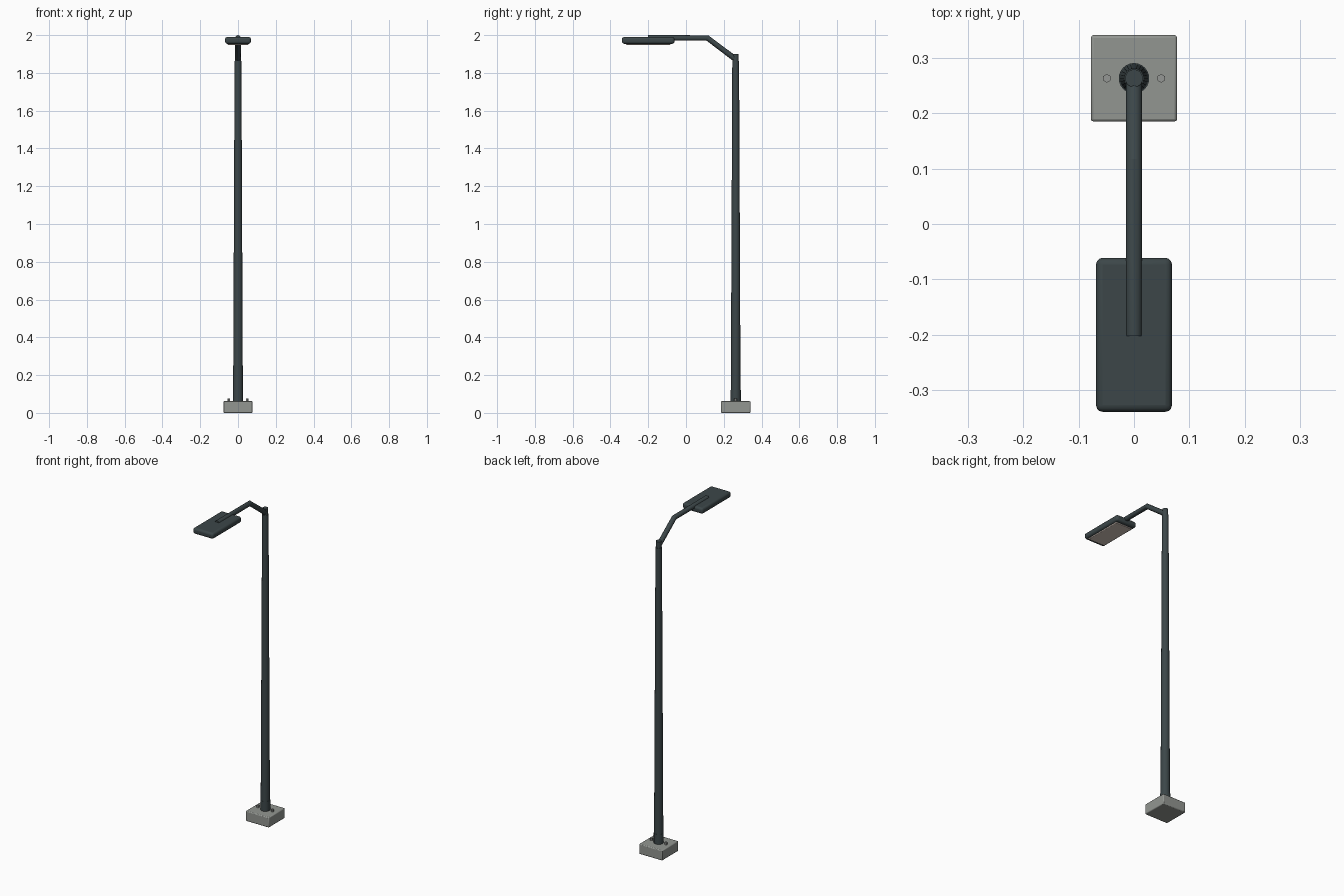
import bpy, math

if "Cube" in bpy.data.objects:
    bpy.data.objects.remove(bpy.data.objects["Cube"])

POLE_Y = 0.263


def material(name, rgb):
    m = bpy.data.materials.new(name)
    m.diffuse_color = (*rgb, 1)
    m.use_nodes = True
    m.node_tree.nodes["Principled BSDF"].inputs["Base Color"].default_value = m.diffuse_color
    return m


STEEL = material("dark_steel", (0.045, 0.062, 0.066))
CONCRETE = material("concrete", (0.29, 0.305, 0.285))
BOLT = material("bolt_metal", (0.3, 0.31, 0.3))
LENS = material("warm_lens", (0.65, 0.56, 0.5))


def smooth(ob):
    bpy.ops.object.select_all(action='DESELECT')
    ob.select_set(True)
    bpy.context.view_layer.objects.active = ob
    bpy.ops.object.shade_smooth_by_angle(angle=math.radians(35))


def box(name, center, size, bevel, segments, mat):
    bpy.ops.mesh.primitive_cube_add(size=1, location=center)
    ob = bpy.context.object
    ob.name = name
    ob.scale = size
    bpy.ops.object.transform_apply(location=False, rotation=False, scale=True)
    ob.data.materials.append(mat)
    if bevel:
        mod = ob.modifiers.new("bevel", 'BEVEL')
        mod.width, mod.segments = bevel, segments
    smooth(ob)
    return ob


def cone(name, x, y, z0, z1, r0, r1, sides, mat):
    bpy.ops.mesh.primitive_cone_add(vertices=sides, radius1=r0, radius2=r1,
                                    depth=z1 - z0, location=(x, y, (z0 + z1) / 2))
    ob = bpy.context.object
    ob.name = name
    ob.data.materials.append(mat)
    smooth(ob)
    return ob


# Concrete footing
box("footing", (0, POLE_Y, 0.031), (0.156, 0.156, 0.062), 0.005, 2, CONCRETE)

# Hex anchor bolts either side of the pole
for side, x in (("left", -0.049), ("right", 0.049)):
    cone("anchor_bolt_" + side, x, POLE_Y, 0.06, 0.077, 0.0078, 0.0078, 6, BOLT)

# Collar, tapered pole and its narrower tip
cone("base_collar", 0, POLE_Y, 0.06, 0.122, 0.0275, 0.0275, 24, STEEL)
cone("pole", 0, POLE_Y, 0.06, 1.862, 0.026, 0.018, 24, STEEL)
cone("pole_tip", 0, POLE_Y, 1.85, 1.9, 0.016, 0.016, 24, STEEL)

# Bent arm swept along a three-point path
curve = bpy.data.curves.new("arm", 'CURVE')
curve.dimensions = '3D'
curve.bevel_depth = 0.0148
curve.bevel_resolution = 4
curve.use_fill_caps = True
path = [(POLE_Y, 1.872), (0.113, 1.985), (-0.202, 1.985)]
spline = curve.splines.new('POLY')
spline.points.add(len(path) - 1)
for p, (y, z) in zip(spline.points, path):
    p.co = (0, y, z, 1)
arm = bpy.data.objects.new("arm", curve)
bpy.context.collection.objects.link(arm)
curve.materials.append(STEEL)
bpy.ops.object.select_all(action='DESELECT')
arm.select_set(True)
bpy.context.view_layer.objects.active = arm
bpy.ops.object.convert(target='MESH')
smooth(bpy.context.object)

# Lamp head and the light panel under it
box("lamp_head", (0, -0.2, 1.972), (0.137, 0.278, 0.036), 0.012, 3, STEEL)
box("lamp_lens", (0, -0.2, 1.954), (0.112, 0.236, 0.011), 0.003, 2, LENS)
